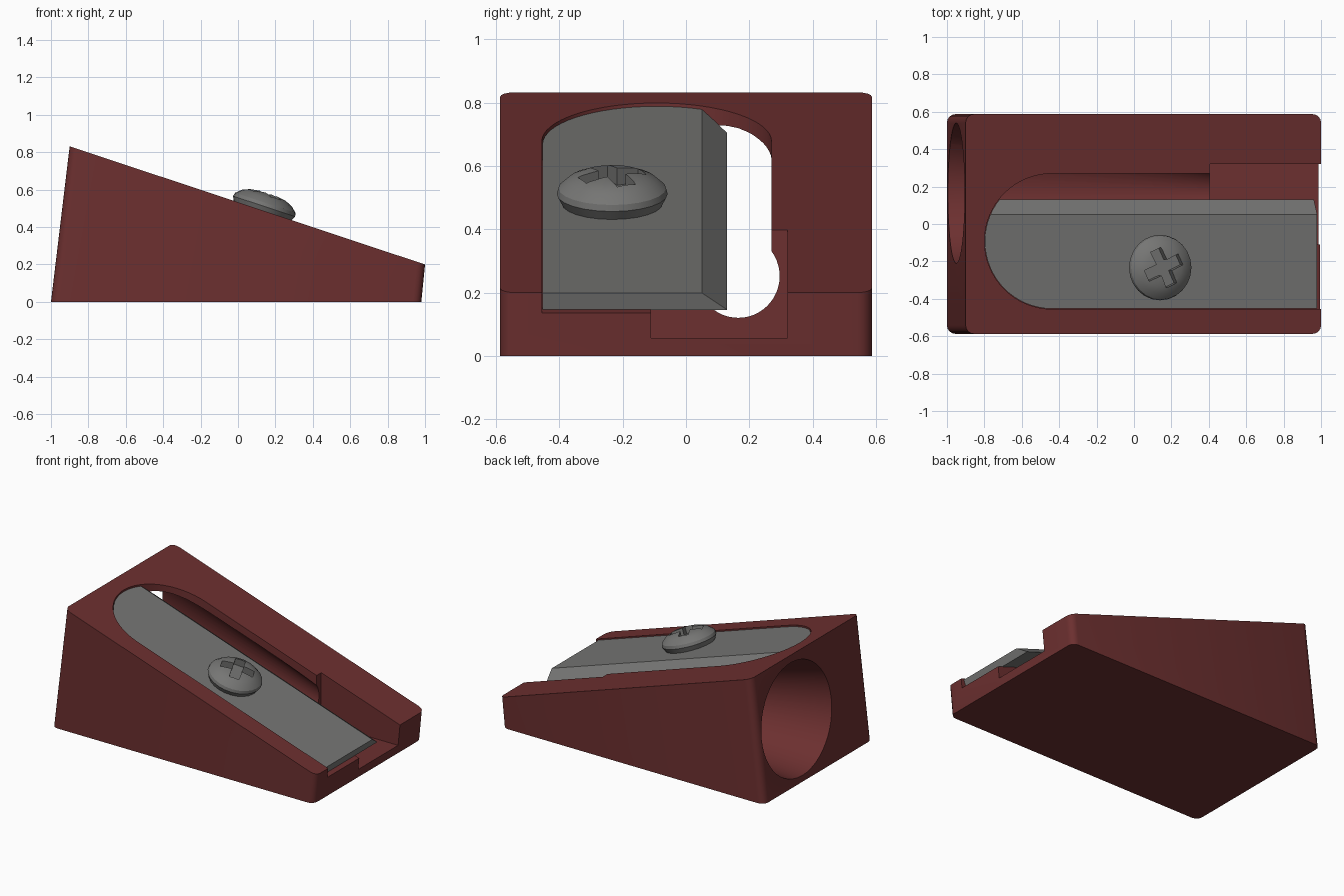
import bpy, bmesh, math
from mathutils import Vector, Matrix

if "Cube" in bpy.data.objects:
    bpy.data.objects.remove(bpy.data.objects["Cube"])

SLOPE = 0.3316
D = Vector((1, 0, -SLOPE)).normalized()      # direction down the sloping top
N = Vector((SLOPE, 0, 1)).normalized()       # normal of the sloping top


def top_z(x):
    return 0.2 + (1 - x) * SLOPE


def material(name, rgb):
    m = bpy.data.materials.new(name)
    m.diffuse_color = (*rgb, 1)
    m.use_nodes = True
    m.node_tree.nodes["Principled BSDF"].inputs["Base Color"].default_value = m.diffuse_color
    return m


def to_object(bm, name, mat):
    bmesh.ops.recalc_face_normals(bm, faces=bm.faces)
    me = bpy.data.meshes.new(name)
    bm.to_mesh(me)
    bm.free()
    ob = bpy.data.objects.new(name, me)
    bpy.context.collection.objects.link(ob)
    me.materials.append(mat)
    return ob


def activate(ob):
    bpy.ops.object.select_all(action='DESELECT')
    ob.select_set(True)
    bpy.context.view_layer.objects.active = ob


def cut(ob, cutter):
    activate(ob)
    mod = ob.modifiers.new("cut", 'BOOLEAN')
    mod.operation = 'DIFFERENCE'
    mod.solver = 'EXACT'
    mod.object = cutter
    bpy.ops.object.modifier_apply(modifier=mod.name)
    bpy.data.objects.remove(cutter)


def smooth(ob):
    activate(ob)
    bpy.ops.object.shade_smooth_by_angle(angle=math.radians(30))


def prism(outline, z_low, z_high):
    """Prism over an xy outline; z_low and z_high are functions of x."""
    bm = bmesh.new()
    low = [bm.verts.new((x, y, z_low(x))) for x, y in outline]
    high = [bm.verts.new((x, y, z_high(x))) for x, y in outline]
    bm.faces.new(low)
    bm.faces.new(high)
    n = len(outline)
    for i in range(n):
        j = (i + 1) % n
        bm.faces.new((low[i], low[j], high[j], high[i]))
    return bm


def slice_off(bm, point, normal):
    geom = bm.verts[:] + bm.edges[:] + bm.faces[:]
    r = bmesh.ops.bisect_plane(bm, geom=geom, plane_co=point, plane_no=normal, clear_outer=True)
    edges = [e for e in r['geom_cut'] if isinstance(e, bmesh.types.BMEdge)]
    bmesh.ops.holes_fill(bm, edges=edges)


def slot_outline(x_end, grow=0.0):
    """Straight slot with a round left end."""
    cx, cy, r = -0.437, -0.0925, 0.3625 + grow
    pts = [(x_end, cy - r), (x_end, cy + r)]
    for i in range(33):
        a = math.pi / 2 + math.pi * i / 32
        pts.append((cx + r * math.cos(a), cy + r * math.sin(a)))
    return pts


red = material("dark_red", (0.15, 0.029, 0.029))
steel = material("steel_grey", (0.18, 0.18, 0.175))

# Wedge body with rounded upright corners
bm = bmesh.new()
bmesh.ops.create_cube(bm, size=2)
for v in bm.verts:
    s = (v.co.x > 0, v.co.z > 0)
    x, z = {(False, False): (-1, 0), (True, False): (0.98, 0),
            (True, True): (1, 0.2), (False, True): (-0.9, 0.832)}[s]
    v.co = (x, 0.587 * v.co.y, z)
upright = [e for e in bm.edges
           if abs(e.verts[0].co.y - e.verts[1].co.y) < 1e-4
           and (e.verts[0].co.z > 0.1) != (e.verts[1].co.z > 0.1)]
bmesh.ops.bevel(bm, geom=upright, offset=0.045, segments=4, profile=0.5, affect='EDGES')
body = to_object(bm, "sharpener_body", red)

# Blade pocket in the sloping top
bm = prism(slot_outline(1.2), lambda x: top_z(x) - 0.066, lambda x: top_z(x) + 0.2)
cut(body, to_object(bm, "pocket_cutter", red))

# Deep notch at the low end
notch = [(0.405, -0.11), (1.2, -0.11), (1.2, 0.32), (0.405, 0.32)]
bm = prism(notch, lambda x: 0.057, lambda x: 0.9)
cut(body, to_object(bm, "notch_cutter", red))

# Conical pencil hole, square to the tilted end face
ang = math.atan2(0.1, 0.832)
axis = Vector((math.cos(ang), 0, -math.sin(ang)))
start, t0, t1 = Vector((-0.95, 0.165, 0.412)), -0.1, 1.5
bm = bmesh.new()
mat = Matrix.Translation(start + axis * (t0 + t1) / 2) @ axis.to_track_quat('Z', 'Y').to_matrix().to_4x4()
bmesh.ops.create_cone(bm, cap_ends=True, segments=48, radius1=0.375 - 0.179 * t0,
                      radius2=0.375 - 0.179 * t1, depth=t1 - t0, matrix=mat)
cut(body, to_object(bm, "pencil_hole_cutter", red))
smooth(body)

# Blade with a ground cutting edge
bm = prism(slot_outline(1.1, -0.002), lambda x: top_z(x) - 0.067, lambda x: top_z(x) - 0.008)
slice_off(bm, Vector((0.982, 0, top_z(0.982))), D)
slice_off(bm, Vector((0, 0.13, 0)), Vector((0, 1, 0)))
edge_normal = D.cross(Vector((0, 0.08, -0.059)))
if edge_normal.y < 0:
    edge_normal.negate()
slice_off(bm, Vector((0, 0.05, top_z(0) - 0.008)), edge_normal)
blade = to_object(bm, "blade", steel)
smooth(blade)

# Domed screw head
profile = [(0.157, -0.005), (0.175, 0.03), (0.17, 0.05), (0.14, 0.077), (0.1, 0.094), (0.05, 0.102)]
seg = 24
bm = bmesh.new()
rings = [[bm.verts.new((r * math.cos(2 * math.pi * k / seg), r * math.sin(2 * math.pi * k / seg), h))
          for k in range(seg)] for r, h in profile]
for a, b in zip(rings, rings[1:]):
    for k in range(seg):
        m = (k + 1) % seg
        bm.faces.new((a[k], a[m], b[m], b[k]))
bm.faces.new(rings[0])
bm.faces.new(rings[-1])
screw = to_object(bm, "screw_head", steel)

# Cross recess in the screw head
w, arm = 0.032, 0.105
cross = []
for i in range(4):
    a = math.radians(90 * i + 25)
    for x, y in ((arm, -w), (arm, w), (w, w)):
        cross.append((x * math.cos(a) - y * math.sin(a), x * math.sin(a) + y * math.cos(a)))
bm = prism(cross, lambda x: 0.045, lambda x: 0.2)
cut(screw, to_object(bm, "cross_cutter", steel))
smooth(screw)
rot = Matrix((D, (0, 1, 0), N)).transposed().to_4x4()
screw.data.transform(Matrix.Translation((0.13, -0.233, top_z(0.13) - 0.006)) @ rot)
